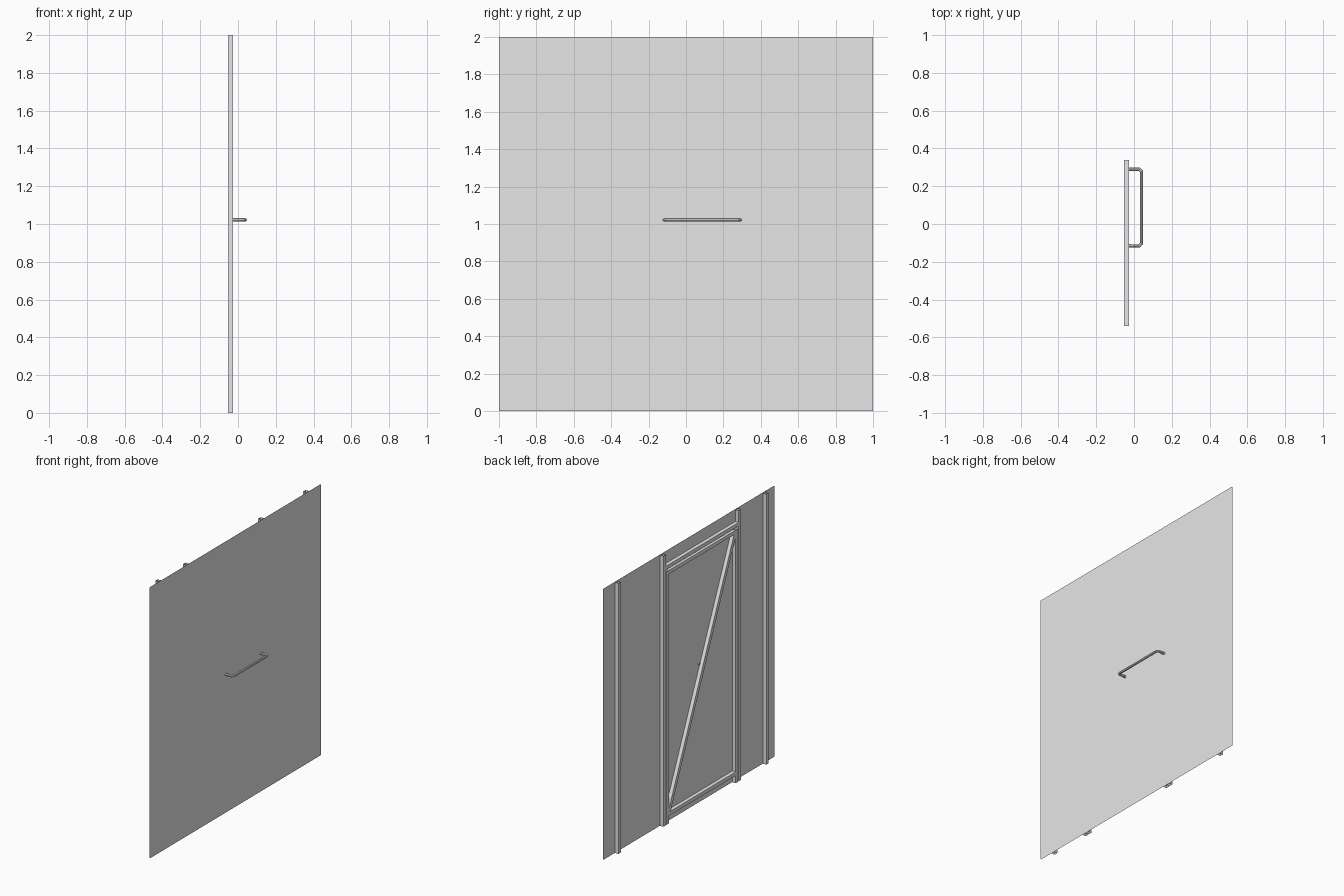
import bpy, bmesh
from mathutils import Vector, Matrix

if "Cube" in bpy.data.objects:
    bpy.data.objects.remove(bpy.data.objects["Cube"], do_unlink=True)

grey = bpy.data.materials.new("plain_grey")
grey.use_nodes = True
grey.diffuse_color = (0.8, 0.8, 0.8, 1)
grey.node_tree.nodes["Principled BSDF"].inputs["Base Color"].default_value = (0.8, 0.8, 0.8, 1)

TUBE = 0.027      # side of the square tubes
TUBE_X = -0.0395  # tubes sit behind the sheet


def add_object(name, data):
    obj = bpy.data.objects.new(name, data)
    bpy.context.collection.objects.link(obj)
    data.materials.append(grey)
    return obj


def square_tube(name, start, end):
    """Open-ended square tube between two (y, z) points."""
    a, b = Vector((TUBE_X, *start)), Vector((TUBE_X, *end))
    along = b - a
    bm = bmesh.new()
    bmesh.ops.create_cube(bm, size=1)
    caps = [f for f in bm.faces if abs(f.normal.z) > 0.9]
    bmesh.ops.delete(bm, geom=caps, context='FACES_ONLY')
    z = along.normalized()
    x = Vector((1, 0, 0))
    turn = Matrix((x, z.cross(x), z)).transposed().to_4x4()
    size = Matrix.Diagonal((TUBE, TUBE, along.length, 1))
    bm.transform(Matrix.Translation((a + b) / 2) @ turn @ size)
    mesh = bpy.data.meshes.new(name)
    bm.to_mesh(mesh)
    bm.free()
    return add_object(name, mesh)


# Cladding sheet, two skins without a rim
bm = bmesh.new()
bmesh.ops.create_grid(bm, x_segments=1, y_segments=1, size=1)
bm.transform(Matrix.Translation((-0.022, 0, 1)) @ Matrix.Rotation(1.5707963, 4, 'Y'))
mesh = bpy.data.meshes.new("cladding_sheet")
bm.to_mesh(mesh)
bm.free()
sheet = add_object("cladding_sheet", mesh)
skin = sheet.modifiers.new("skin", 'SOLIDIFY')
skin.thickness = 0.004
skin.offset = 0
skin.use_rim = False

# Full-height posts
for name, y in (("outer_post_back", 0.85), ("frame_post_back", 0.325),
                ("frame_post_front", -0.553), ("outer_post_front", -0.876)):
    square_tube(name, (y, 0), (y, 2))

# Header over the door opening
square_tube("door_header", (0.339, 1.9), (-0.539, 1.9))

# Door leaf: stiles, rails and diagonal brace
square_tube("leaf_stile_back", (0.288, 0), (0.288, 1.87))
square_tube("leaf_stile_front", (-0.518, 0), (-0.518, 1.87))
square_tube("leaf_top_rail", (0.275, 1.856), (-0.505, 1.856))
square_tube("leaf_bottom_rail", (0.275, 0.07), (-0.505, 0.07))
square_tube("leaf_brace", (0.27, 0.085), (-0.5, 1.843))

# Pull handle, a round bar with chamfered corners, its ends passing through the sheet
curve = bpy.data.curves.new("pull_handle", 'CURVE')
curve.dimensions = '3D'
curve.bevel_depth = 0.009
curve.bevel_resolution = 2
curve.use_fill_caps = True
path = [(-0.03, 0.29), (0.028, 0.29), (0.039, 0.279),
        (0.039, -0.105), (0.028, -0.116), (-0.03, -0.116)]
spline = curve.splines.new('POLY')
spline.points.add(len(path) - 1)
for point, (x, y) in zip(spline.points, path):
    point.co = (x, y, 1.022, 1)
handle = add_object("pull_handle", curve)
bpy.ops.object.select_all(action='DESELECT')
handle.select_set(True)
bpy.context.view_layer.objects.active = handle
bpy.ops.object.convert(target='MESH')
bpy.ops.object.shade_smooth_by_angle()
